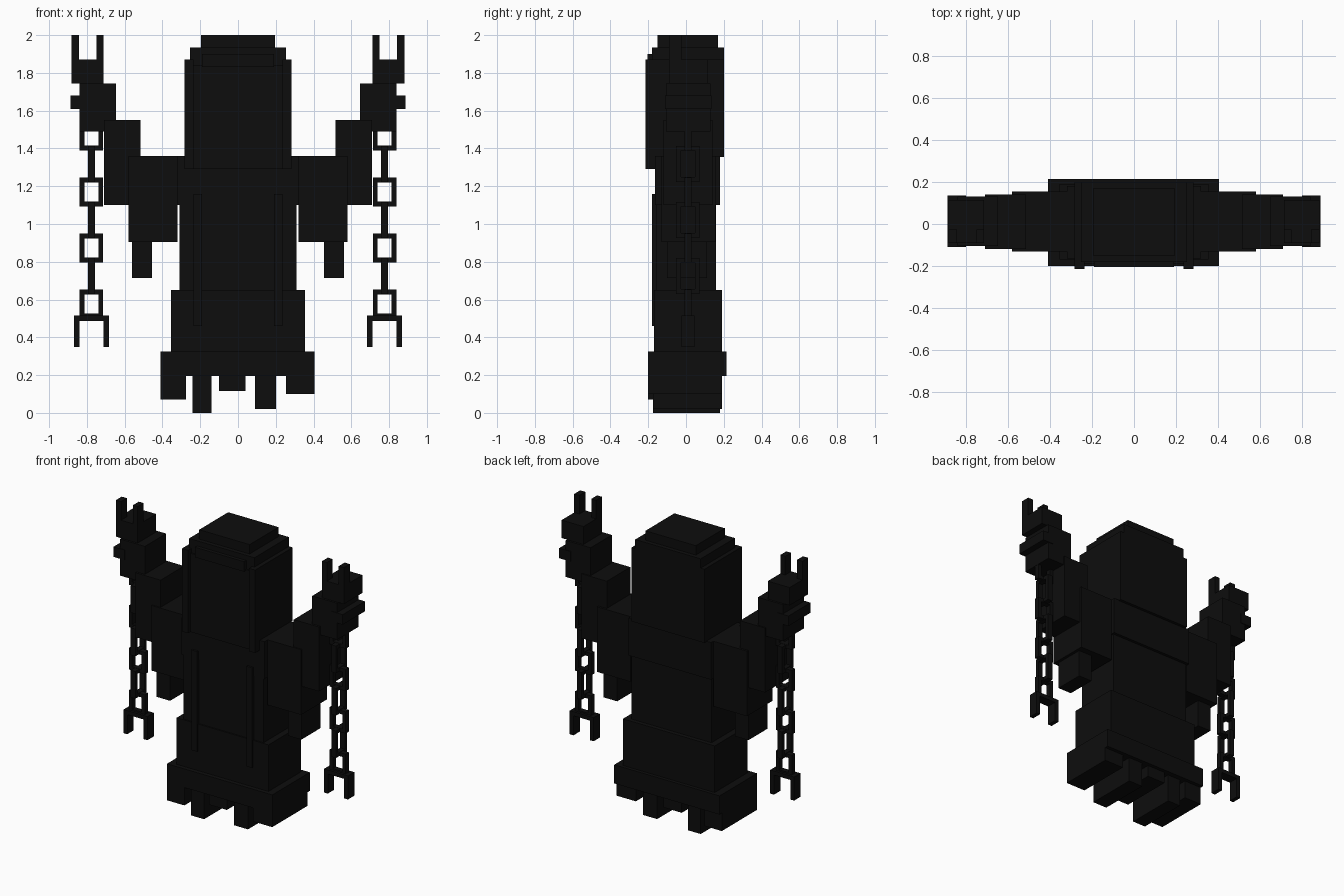
import bpy

black = bpy.data.materials.new("near_black_cloth")
black.diffuse_color = (0.004, 0.004, 0.004, 1)


def boxes(name, items):
    """One object made of boxes given as (x0, x1, y0, y1, z0, z1)."""
    verts, faces = [], []
    for x0, x1, y0, y1, z0, z1 in items:
        b = len(verts)
        verts += [(x, y, z) for z in (z0, z1)
                  for x, y in ((x0, y0), (x1, y0), (x1, y1), (x0, y1))]
        faces += [[b + i for i in f] for f in (
            (3, 2, 1, 0), (4, 5, 6, 7), (0, 1, 5, 4),
            (1, 2, 6, 5), (2, 3, 7, 6), (3, 0, 4, 7))]
    mesh = bpy.data.meshes.new(name)
    mesh.from_pydata(verts, [], faces)
    mesh.materials.append(black)
    obj = bpy.data.objects.new(name, mesh)
    bpy.context.collection.objects.link(obj)
    return obj


def pair(name, items):
    """Boxes on the +x side plus their mirror images."""
    boxes("right_" + name, items)
    boxes("left_" + name, [(-b[1], -b[0]) + tuple(b[2:]) for b in items])


# Robe body, widening toward the hem
boxes("torso", [(-0.31, 0.31, -0.16, 0.16, 0.64, 1.12)])
boxes("chest", [(-0.32, 0.32, -0.165, 0.18, 1.10, 1.36)])
boxes("skirt", [(-0.355, 0.355, -0.17, 0.19, 0.32, 0.65)])
boxes("hem", [(-0.41, 0.405, -0.20, 0.215, 0.195, 0.325)])

# Ragged strips under the hem
boxes("tatters", [
    (-0.41, -0.275, -0.20, 0.19, 0.07, 0.2),
    (-0.24, -0.14, -0.175, 0.18, 0.0, 0.2),
    (-0.10, 0.04, -0.18, 0.19, 0.115, 0.2),
    (0.09, 0.20, -0.175, 0.19, 0.02, 0.2),
    (0.255, 0.405, -0.20, 0.19, 0.10, 0.2)])

# Scarf strips hanging down the front
pair("scarf_strip", [(0.19, 0.235, -0.18, -0.15, 0.46, 1.16)])

# Hood with stepped crown, raised rim and brow
boxes("hood", [(-0.283, 0.283, -0.18, 0.20, 1.355, 1.87)])
boxes("hood_step", [(-0.253, 0.253, -0.18, 0.20, 1.87, 1.935)])
boxes("hood_crown", [(-0.195, 0.195, -0.15, 0.17, 1.935, 2.0)])
boxes("hood_brow", [(-0.19, 0.19, -0.205, -0.17, 1.83, 1.90)])
boxes("face", [(-0.235, 0.235, -0.19, -0.15, 1.29, 1.84)])
pair("hood_rim", [(0.235, 0.283, -0.215, -0.15, 1.29, 1.87)])

# Arms: sleeve, hanging cloth, forearm, wrist
pair("upper_arm", [(0.30, 0.58, -0.13, 0.155, 1.10, 1.36)])
pair("sleeve", [(0.32, 0.58, -0.13, 0.155, 0.905, 1.10)])
pair("sleeve_tatter", [(0.455, 0.56, -0.10, 0.11, 0.715, 0.905)])
pair("forearm", [(0.515, 0.71, -0.12, 0.14, 1.10, 1.55)])
pair("wrist", [(0.647, 0.84, -0.105, 0.13, 1.49, 1.745)])
pair("cuff", [(0.80, 0.887, -0.11, 0.135, 1.61, 1.68)])
pair("hand", [(0.713, 0.882, -0.09, 0.115, 1.745, 1.87)])
pair("fingers", [(0.713, 0.75, -0.09, -0.025, 1.87, 2.0),
                 (0.842, 0.882, -0.09, -0.025, 1.87, 2.0)])

# Chains: links alternate between facing front and facing sideways
CX, CY, W, D, T = 0.776, 0.01, 0.062, 0.018, 0.025


def link(z0, z1, sideways):
    parts = [(-W, -W + T, z0, z1), (W - T, W, z0, z1),
             (-W + T, W - T, z0, z0 + T), (-W + T, W - T, z1 - T, z1)]
    if sideways:
        return [(CX - D, CX + D, CY + a, CY + b, c, d) for a, b, c, d in parts]
    return [(CX + a, CX + b, CY - D, CY + D, c, d) for a, b, c, d in parts]


chain = []
for i in range(4):
    z = 0.50 + i * 0.2965
    chain += link(z, z + 0.152, False)
    if i < 3:
        chain += link(z + 0.13, z + 0.32, True)
pair("chain", chain)

# Open shackle at the end of each chain
pair("shackle", [(0.683, 0.868, -0.025, 0.045, 0.487, 0.515),
                 (0.683, 0.712, -0.025, 0.045, 0.35, 0.487),
                 (0.839, 0.868, -0.025, 0.045, 0.35, 0.487)])
